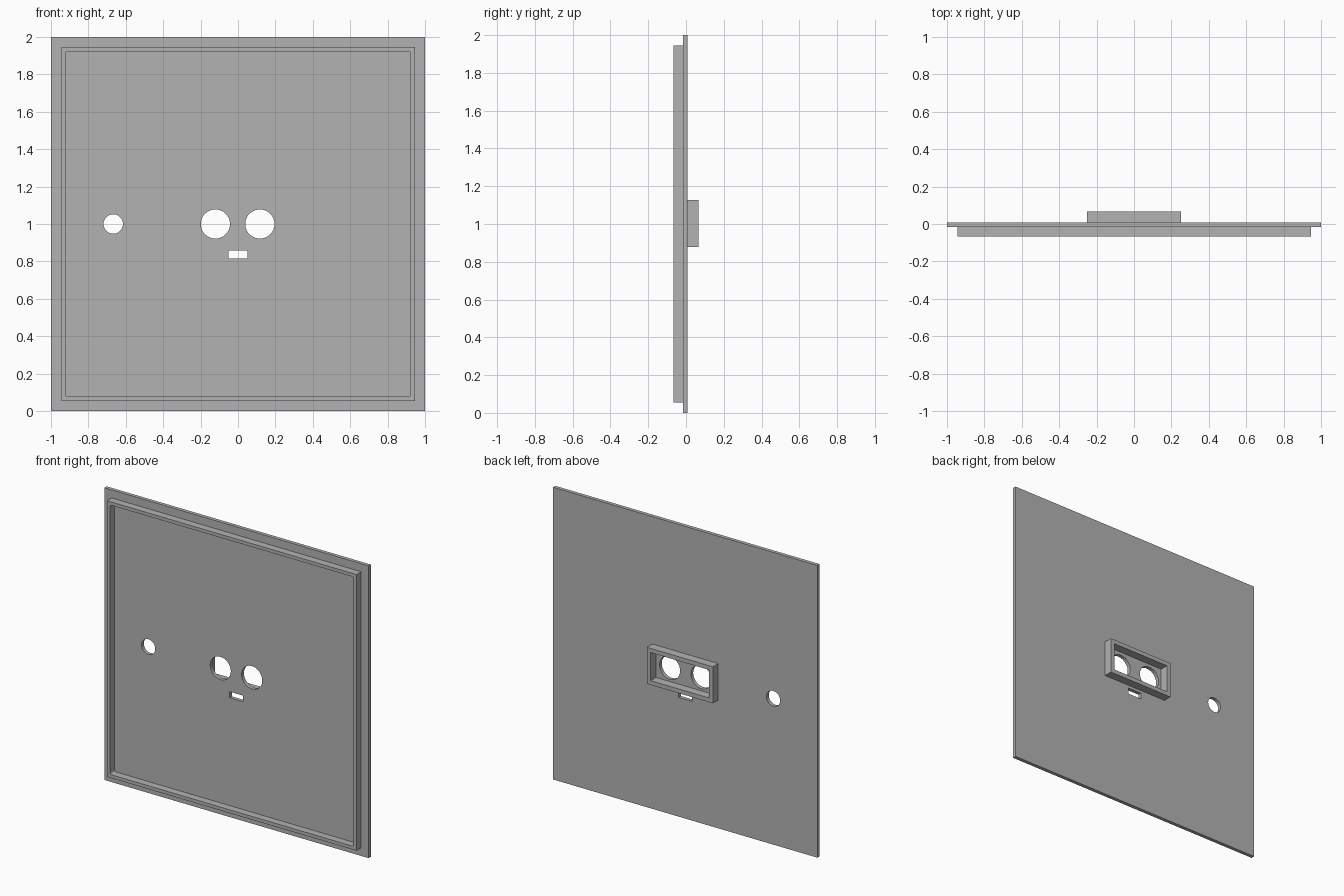
import bpy, bmesh
from math import sin, cos, pi, radians

if "Cube" in bpy.data.objects:
    bpy.data.objects.remove(bpy.data.objects["Cube"], do_unlink=True)

GREY = (0.45, 0.45, 0.45, 1)
grey = bpy.data.materials.new("light grey")
grey.use_nodes = True
grey.diffuse_color = GREY
grey.node_tree.nodes["Principled BSDF"].inputs["Base Color"].default_value = GREY


def circle(x, z, radius, sides=64):
    return [(x + radius * cos(2 * pi * i / sides), z + radius * sin(2 * pi * i / sides))
            for i in range(sides)]


def rectangle(x, z, half_w, half_h, corner=0, steps=6):
    """Rectangle outline, with optional rounded corners."""
    if not corner:
        return [(x + sx * half_w, z + sz * half_h)
                for sx, sz in ((1, 1), (-1, 1), (-1, -1), (1, -1))]
    points = []
    for quarter, (sx, sz) in enumerate(((1, 1), (-1, 1), (-1, -1), (1, -1))):
        for i in range(steps + 1):
            a = (quarter + i / steps) * pi / 2
            points.append((x + sx * (half_w - corner) + corner * cos(a),
                           z + sz * (half_h - corner) + corner * sin(a)))
    return points


def panel(name, outlines, y_front, y_back):
    """Extrude an outer outline, minus the inner outlines, along y."""
    curve = bpy.data.curves.new(name + "_profile", "CURVE")
    curve.dimensions = "2D"
    curve.fill_mode = "BOTH"
    curve.extrude = (y_back - y_front) / 2
    for outline in outlines:
        spline = curve.splines.new("POLY")
        spline.points.add(len(outline) - 1)
        for point, (x, z) in zip(spline.points, outline):
            point.co = (x, z, 0, 1)
        spline.use_cyclic_u = True
    ob = bpy.data.objects.new(name, curve)
    bpy.context.collection.objects.link(ob)
    ob.location.y = (y_front + y_back) / 2
    ob.rotation_euler.x = pi / 2
    bpy.ops.object.select_all(action="DESELECT")
    ob.select_set(True)
    bpy.context.view_layer.objects.active = ob
    bpy.ops.object.convert(target="MESH")
    ob = bpy.context.object
    # Weld caps to walls and make the normals point outward
    bm = bmesh.new()
    bm.from_mesh(ob.data)
    bmesh.ops.remove_doubles(bm, verts=bm.verts, dist=0.0001)
    bmesh.ops.recalc_face_normals(bm, faces=bm.faces)
    bm.to_mesh(ob.data)
    bm.free()
    ob.data.materials.clear()
    ob.data.materials.append(grey)
    bpy.ops.object.shade_smooth_by_angle(angle=radians(30))
    return ob


RIM_FRONT, PLATE_FRONT, PLATE_BACK, BOX_BACK = -0.0667, -0.0167, 0.0083, 0.0667

# Square plate with a small hole, two large holes and a slot
panel("cover_plate", [
    rectangle(0, 1, 1, 1),
    circle(-0.667, 1, 0.052),
    circle(-0.121, 1, 0.078),
    circle(0.117, 1, 0.078),
    rectangle(0, 0.837, 0.051, 0.021),
], PLATE_FRONT, PLATE_BACK)

# Raised lip running around the front
panel("front_rim", [
    rectangle(0, 1, 0.945, 0.945),
    rectangle(0, 1, 0.922, 0.922, corner=0.012),
], RIM_FRONT, PLATE_FRONT)

# Open frame around the two large holes on the back
panel("back_frame", [
    rectangle(0, 1.003, 0.25, 0.125),
    rectangle(0, 1.003, 0.221, 0.096),
], PLATE_BACK, BOX_BACK)
